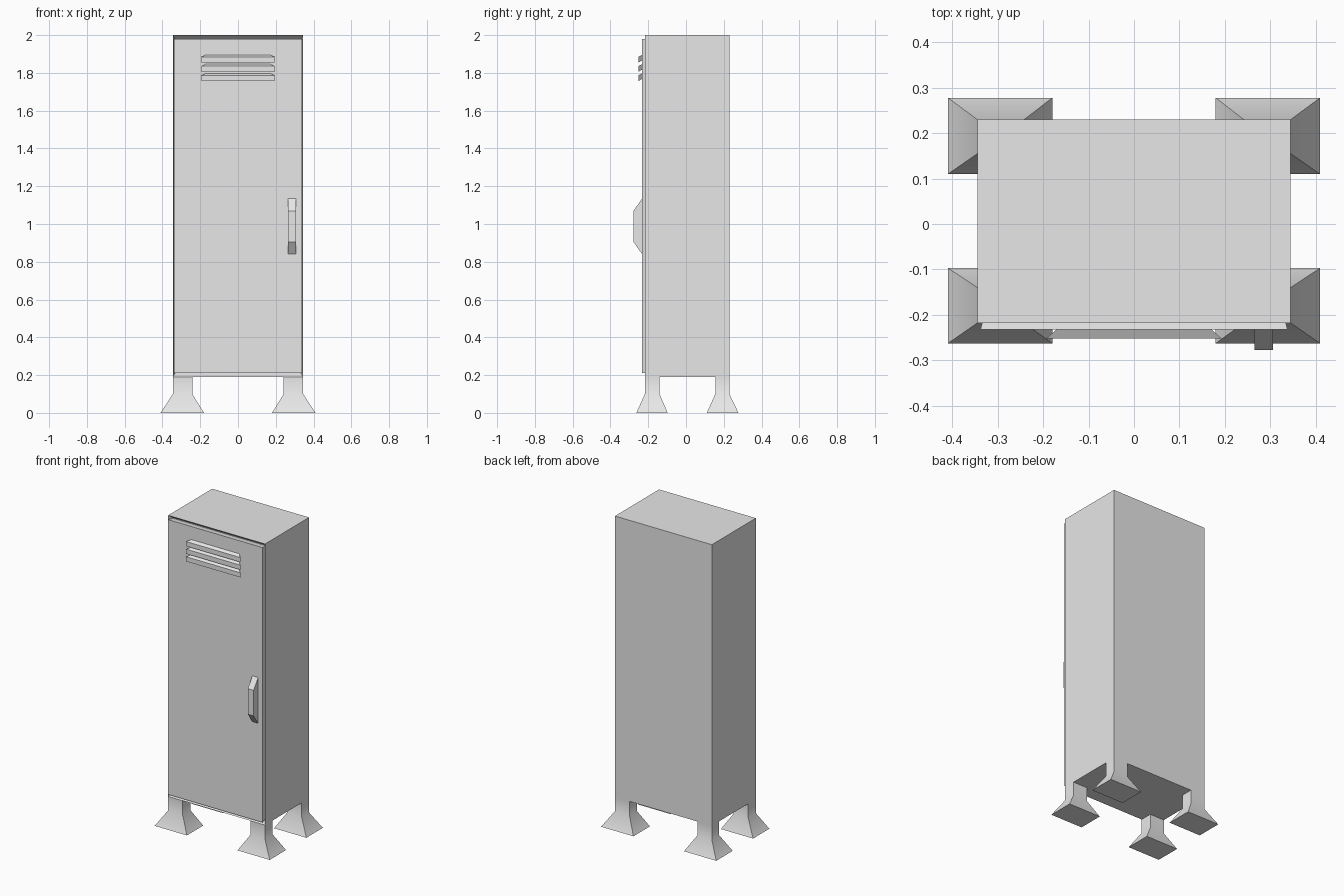
import bpy, bmesh, math

cube = bpy.data.objects.get("Cube")
if cube:
    bpy.data.objects.remove(cube, do_unlink=True)

# Single painted metal colour
grey = bpy.data.materials.new("light grey metal")
grey.use_nodes = True
colour = (0.8, 0.8, 0.8, 1)
grey.diffuse_color = colour
for node in grey.node_tree.nodes:
    if node.type == 'BSDF_PRINCIPLED':
        node.inputs["Base Color"].default_value = colour


def loft(name, axis, sections, smooth=False):
    """Join rectangles (level, u0, u1, v0, v1) stacked along the y or z axis."""
    bm = bmesh.new()
    rings = []
    for level, u0, u1, v0, v1 in sections:
        corners = [(u0, v0), (u1, v0), (u1, v1), (u0, v1)]
        rings.append([bm.verts.new((u, level, v) if axis == 'y' else (u, v, level))
                      for u, v in corners])
    for a, b in zip(rings, rings[1:]):
        for i in range(4):
            j = (i + 1) % 4
            bm.faces.new((a[i], a[j], b[j], b[i]))
    bm.faces.new(rings[0])
    bm.faces.new(rings[-1])
    bmesh.ops.recalc_face_normals(bm, faces=bm.faces)
    mesh = bpy.data.meshes.new(name)
    bm.to_mesh(mesh)
    bm.free()
    mesh.materials.append(grey)
    obj = bpy.data.objects.new(name, mesh)
    bpy.context.collection.objects.link(obj)
    if smooth:
        bpy.ops.object.select_all(action='DESELECT')
        obj.select_set(True)
        bpy.context.view_layer.objects.active = obj
        bpy.ops.object.shade_smooth_by_angle(angle=math.radians(40))
    return obj


# Cabinet with a bevelled recess in its front
loft("cabinet_body", 'y', [
    (0.23, -0.345, 0.345, 0.19, 2.0),
    (-0.218, -0.345, 0.345, 0.19, 2.0),
    (-0.19, -0.333, 0.333, 0.21, 1.978)])

# Door, slightly flared towards the front
loft("door", 'y', [
    (-0.19, -0.328, 0.328, 0.214, 1.974),
    (-0.232, -0.338, 0.338, 0.21, 1.98)])

# Handle with sloping ends
loft("door_handle", 'y', [
    (-0.232, 0.265, 0.306, 0.84, 1.135),
    (-0.278, 0.265, 0.306, 0.905, 1.07)])

# Three louvres of the vent
for i in range(3):
    low = 1.757 + i * 0.049
    loft(f"vent_louvre_{i + 1}", 'y', [
        (-0.23, -0.168, 0.168, low + 0.012, low + 0.042),
        (-0.252, -0.193, 0.193, low, low + 0.03)])

# Four legs that flare out to wide feet
for side, sx in (("right", -1), ("left", 1)):
    for end, foot, shaft in (("front", (-0.263, -0.097), (-0.218, -0.14)),
                             ("back", (0.11, 0.278), (0.155, 0.23))):
        foot_x = sorted((sx * 0.18, sx * 0.41))
        shaft_x = sorted((sx * 0.242, sx * 0.345))
        loft(f"{end}_{side}_leg", 'z', [
            (0, *foot_x, *foot),
            (0.1, *shaft_x, *shaft),
            (0.19, *shaft_x, *shaft)], smooth=True)
